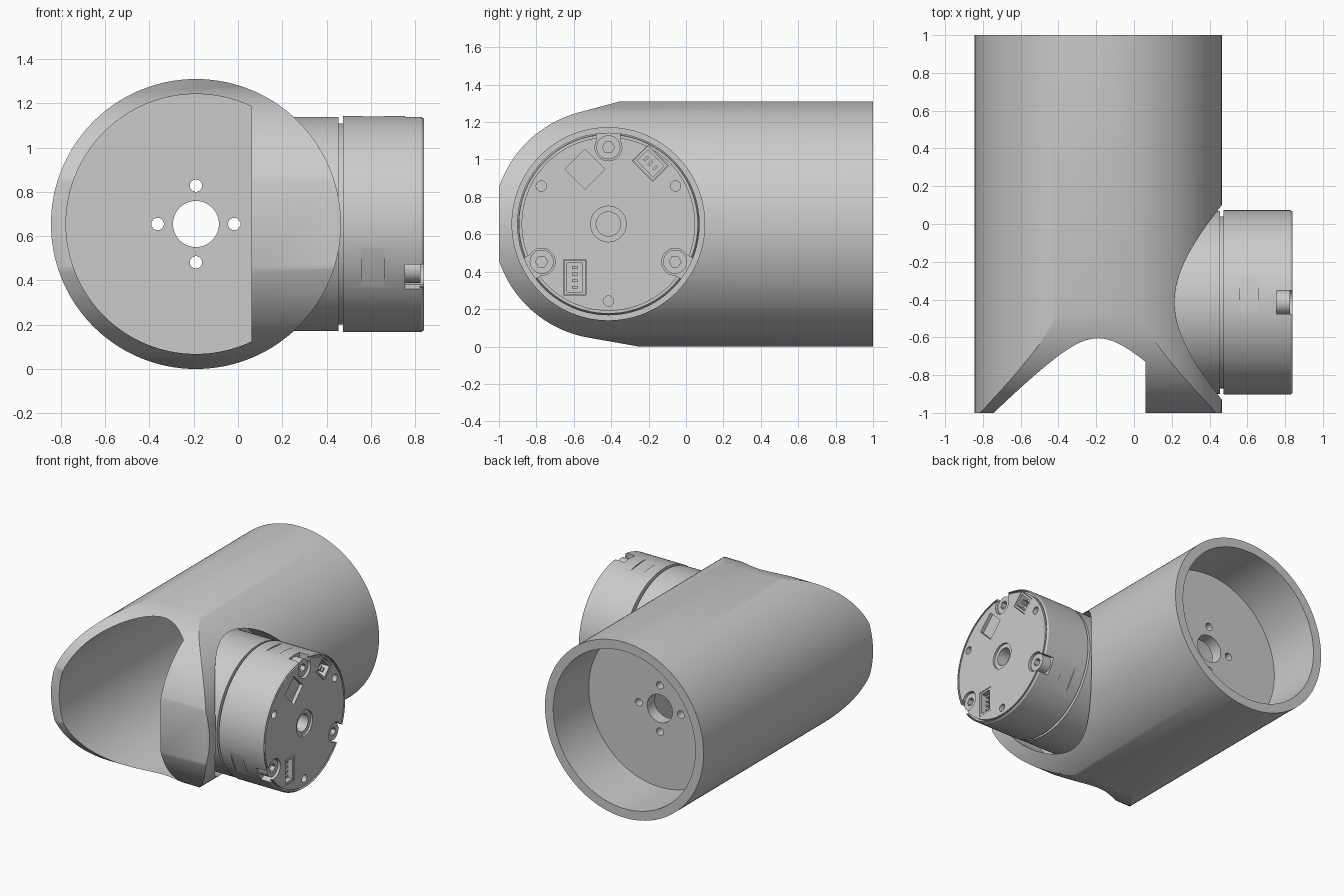
import bpy, bmesh
from math import sin, cos, radians, acos, degrees, pi
from mathutils import Vector

if "Cube" in bpy.data.objects:
    bpy.data.objects.remove(bpy.data.objects["Cube"])

TX, CZ = -0.19, 0.655          # tube axis position
R_OUT, R_IN = 0.655, 0.587
MY = -0.415                    # motor axis position
R_MOTOR = 0.488
FACE = 0.84                    # outer face of the motor


def finish(name, bm):
    bmesh.ops.recalc_face_normals(bm, faces=bm.faces)
    mesh = bpy.data.meshes.new(name)
    bm.to_mesh(mesh)
    bm.free()
    ob = bpy.data.objects.new(name, mesh)
    bpy.context.collection.objects.link(ob)
    return ob


def prism(name, pts, axis, lo, hi):
    """Extrude a flat outline along x (points are y, z) or y (points are x, z)."""
    bm = bmesh.new()
    place = (lambda p, t: (t, p[0], p[1])) if axis == "x" else (lambda p, t: (p[0], t, p[1]))
    a = [bm.verts.new(place(p, lo)) for p in pts]
    b = [bm.verts.new(place(p, hi)) for p in pts]
    bm.faces.new(a)
    bm.faces.new(b)
    for i in range(len(pts)):
        j = (i + 1) % len(pts)
        bm.faces.new((a[i], a[j], b[j], b[i]))
    return finish(name, bm)


def arc(cx, cy, r, start, end, n):
    return [(cx + r * cos(radians(start + (end - start) * i / n)),
             cy + r * sin(radians(start + (end - start) * i / n))) for i in range(n + 1)]


def circle(cx, cy, r, n=32):
    return arc(cx, cy, r, 0, 360, n)[:-1]


def rect(cx, cy, w, h, deg=0):
    c, s = cos(radians(deg)), sin(radians(deg))
    corners = ((-w, -h), (w, -h), (w, h), (-w, h))
    return [(cx + (u * c - v * s) / 2, cy + (u * s + v * c) / 2) for u, v in corners]


def polar(r, deg):
    """Point on the motor face, measured from the motor axis."""
    return MY + r * cos(radians(deg)), CZ + r * sin(radians(deg))


def boolean(ob, cutter, op="DIFFERENCE"):
    mod = ob.modifiers.new("cut", "BOOLEAN")
    mod.operation, mod.solver, mod.object = op, "EXACT", cutter
    cutter.hide_render = True
    bpy.context.view_layer.objects.active = ob
    bpy.ops.object.modifier_apply(modifier=mod.name)
    bpy.data.objects.remove(cutter)


def smooth(ob):
    bpy.ops.object.select_all(action="DESELECT")
    ob.select_set(True)
    bpy.context.view_layer.objects.active = ob
    bpy.ops.object.shade_smooth_by_angle(angle=radians(25))


# Tube housing: round body trimmed to a rounded nose
body = prism("tube_housing", circle(TX, CZ, R_OUT, 160), "y", -1.1, 1.0)
nose_r = 0.617
flat = degrees(acos((1 + MY) / nose_r))
upper = arc(MY, CZ, nose_r, 105, 180 - flat, 28)
lower = arc(MY, CZ, nose_r, 180 + flat, 260, 28)
slope_top = upper[0][1] + (-0.1 - upper[0][0]) * sin(radians(15)) / cos(radians(15))
slope_low = lower[-1][1] - (-0.1 - lower[-1][0]) * sin(radians(10)) / cos(radians(10))
outline = [(1.2, slope_top), (-0.1, slope_top)] + upper + lower + [(-0.1, slope_low), (1.2, slope_low)]
boolean(body, prism("nose_trim", outline, "x", -1.5, 1.5), "INTERSECT")

# Front cavity leaves a solid motor mount on one side; rear cavity is fully round
chord = degrees(acos(0.25 / R_IN))
boolean(body, prism("front_cavity", arc(TX, CZ, R_IN, chord, 360 - chord, 120), "y", -1.3, 0.49))
boolean(body, prism("rear_cavity", circle(TX, CZ, R_IN, 160), "y", 0.58, 1.2))

# Bulkhead holes
boolean(body, prism("centre_hole", circle(TX, CZ, 0.104, 48), "y", 0.3, 0.7))
for k in range(4):
    hx, hz = TX + 0.173 * cos(k * pi / 2), CZ + 0.173 * sin(k * pi / 2)
    boolean(body, prism("bolt_hole", circle(hx, hz, 0.028, 24), "y", 0.3, 0.7))

# Motor socket
boolean(body, prism("socket", circle(MY, CZ, 0.515, 128), "x", 0.14, 1.0))
smooth(body)

# Motor: turned profile with a side groove, face groove and stepped bore
profile = [(0.13, 0), (0.13, 0.484), (0.455, 0.484), (0.455, 0.455), (0.475, 0.455),
           (0.475, R_MOTOR), (0.828, R_MOTOR), (FACE, 0.48), (FACE, 0.476), (0.822, 0.476),
           (0.822, 0.464), (FACE, 0.464), (FACE, 0.095), (0.825, 0.095), (0.825, 0.065),
           (0.72, 0.065), (0.72, 0)]
bm = bmesh.new()
ring = [bm.verts.new((x, MY, CZ + r)) for x, r in profile]
edges = [bm.edges.new(pair) for pair in zip(ring, ring[1:])]
bmesh.ops.spin(bm, geom=ring + edges, cent=Vector((0, MY, CZ)), axis=(1, 0, 0),
               angle=2 * pi, steps=128, use_merge=True)
bmesh.ops.remove_doubles(bm, verts=bm.verts, dist=1e-5)
motor = finish("motor", bm)

# Screw notches, side flats and pin holes, three of each
SCREWS = (90, 209.5, 330.5)
for a in SCREWS:
    boolean(motor, prism("screw_seat", circle(*polar(0.41, a), 0.072), "x", 0.755, 0.9))
    boolean(motor, prism("screw_notch", rect(*polar(0.47, a), 0.12, 0.125, a), "x", 0.755, 0.9))
    boolean(motor, prism("side_flat", rect(*polar(0.529, a - 5), 0.1, 0.25, a - 5), "x", 0.56, 0.66))
    boolean(motor, prism("pin_hole", circle(*polar(0.412, a + 180), 0.028, 20), "x", 0.78, 0.9))

# Square window in the face
boolean(motor, prism("window", rect(MY - 0.125, CZ + 0.293, 0.15, 0.15, 45), "x", 0.815, 0.9))

# Socket-head screws
for i, a in enumerate(SCREWS):
    y, z = polar(0.41, a)
    screw = prism(f"screw_{i + 1}", circle(y, z, 0.064), "x", 0.75, 0.825)
    boolean(screw, prism("hex", circle(y, z, 0.032, 6), "x", 0.785, 0.9))
    smooth(screw)


# Cable connectors: a shell in a pocket with contact pins
def connector(name, y, z, w, h, deg, pins):
    boolean(motor, prism("pocket", rect(y, z, w, h, deg), "x", 0.76, 0.9))
    shell = prism(name + "_shell", rect(y, z, w - 0.006, h - 0.006, deg), "x", 0.755, 0.838)
    boolean(shell, prism("mouth", rect(y, z, w - 0.035, h - 0.035, deg), "x", 0.775, 0.9))
    c, s = cos(radians(deg)), sin(radians(deg))
    for i in range(pins):
        v = (i - (pins - 1) / 2) * (h - 0.05) / pins
        prism(f"{name}_pin_{i + 1}", rect(y - v * s, z + v * c, 0.03, 0.014, deg), "x", 0.77, 0.82)


connector("large_connector", MY - 0.18, CZ - 0.285, 0.12, 0.19, 0, 4)
connector("small_connector", MY + 0.225, CZ + 0.325, 0.12, 0.155, 45, 3)
smooth(motor)
